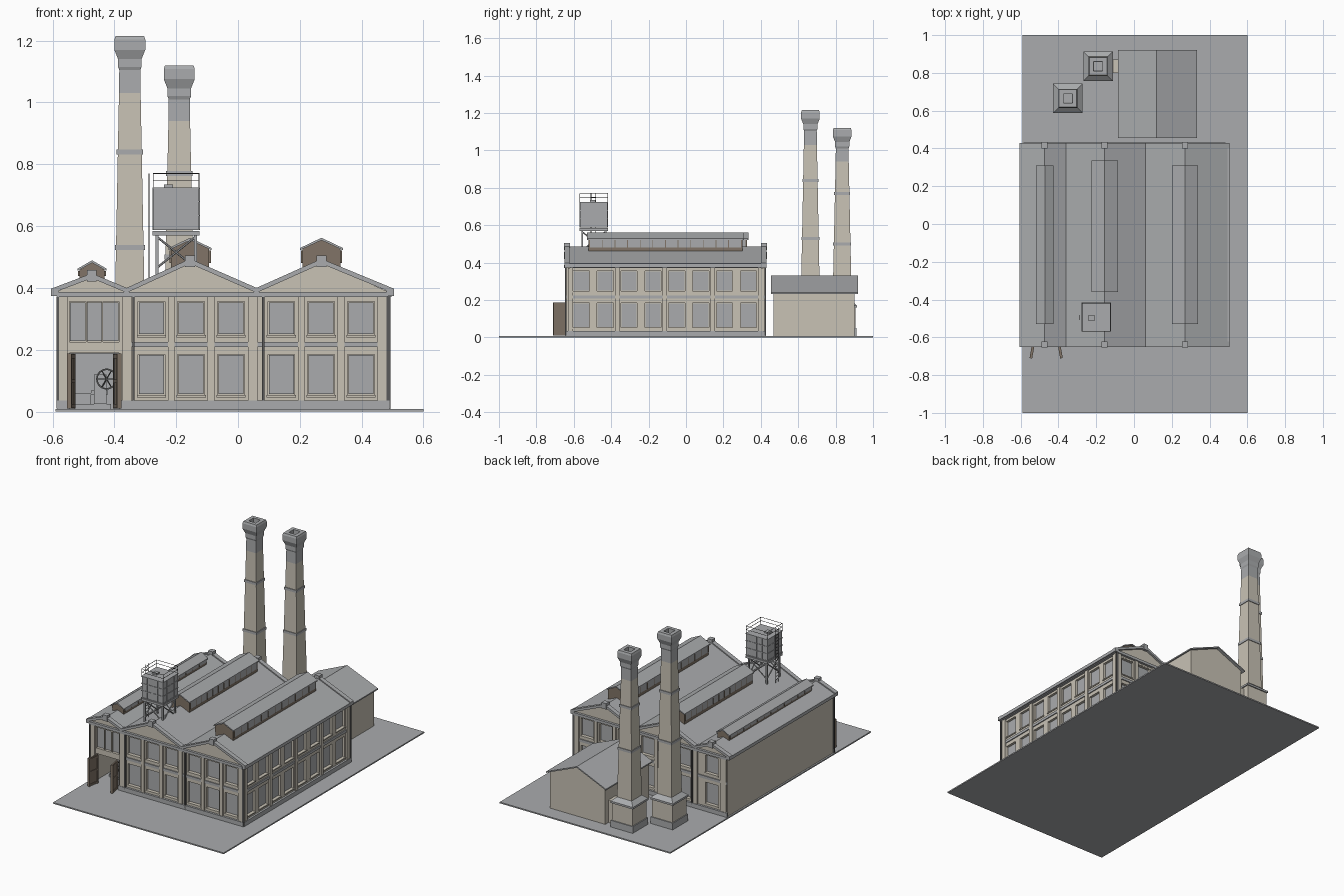
import bpy, bmesh, math
from mathutils import Vector

if "Cube" in bpy.data.objects:
    bpy.data.objects.remove(bpy.data.objects["Cube"])


def colour(name, r, g, b):
    m = bpy.data.materials.new(name)
    m.diffuse_color = (r, g, b, 1)
    m.use_nodes = True
    m.node_tree.nodes["Principled BSDF"].inputs["Base Color"].default_value = m.diffuse_color
    return m


GREY = colour("slate grey", .40, .41, .42)
BEIGE = colour("pale brick", .58, .54, .46)
BROWN = colour("weathered brown", .22, .175, .135)
DARK = colour("dark iron", .10, .10, .10)


def finish(name, bm, *mats):
    bmesh.ops.recalc_face_normals(bm, faces=bm.faces)
    me = bpy.data.meshes.new(name)
    bm.to_mesh(me)
    bm.free()
    for m in mats:
        me.materials.append(m)
    ob = bpy.data.objects.new(name, me)
    bpy.context.collection.objects.link(ob)
    return ob


def boxes(name, mat, items):
    """One object from axis-aligned boxes (x0, x1, y0, y1, z0, z1)."""
    bm = bmesh.new()
    for x0, x1, y0, y1, z0, z1 in items:
        vs = bmesh.ops.create_cube(bm, size=1)["verts"]
        for v in vs:
            v.co = ((x0 + x1) / 2 + v.co.x * abs(x1 - x0),
                    (y0 + y1) / 2 + v.co.y * abs(y1 - y0),
                    (z0 + z1) / 2 + v.co.z * abs(z1 - z0))
    return finish(name, bm, mat)


def prism(name, mat, pts, y0, y1):
    """Profile in x and z, extruded along y."""
    bm = bmesh.new()
    f = bm.faces.new([bm.verts.new((x, y0, z)) for x, z in pts])
    top = bmesh.ops.extrude_face_region(bm, geom=[f])["geom"]
    for v in top:
        if isinstance(v, bmesh.types.BMVert):
            v.co.y = y1
    return finish(name, bm, mat)


def rods(name, mat, segs, r=.003):
    bm = bmesh.new()
    for a, b in segs:
        a, b = Vector(a), Vector(b)
        d = b - a
        mx = d.to_track_quat('Z', 'Y').to_matrix().to_4x4()
        mx.translation = (a + b) / 2
        bmesh.ops.create_cone(bm, cap_ends=True, segments=6, radius1=r, radius2=r,
                              depth=d.length, matrix=mx)
    return finish(name, bm, mat)


# Ground slab
boxes("ground_slab", GREY, [(-.59, .60, -1, 1, 0, .008)])

# Main hall core, with a hollow behind the doorway
boxes("hall_core", BEIGE, [
    (-.37, .46, -.615, .395, .008, .385), (-.58, -.37, -.40, .395, .008, .385),
    (-.58, -.37, -.615, -.40, .19, .385), (-.58, -.56, -.635, -.40, .008, .385)])
boxes("doorway_lining", GREY, [(-.56, -.37, -.405, -.399, .008, .19),
                               (-.375, -.369, -.60, -.40, .008, .19),
                               (-.56, -.37, -.61, -.40, .186, .19)])

# Facades: (along, outward, z) coordinates mapped to each wall
PLACE = {
    "front": lambda a, b, o, p, z, w: (a, b, -.635 - p, -.635 - o, z, w),
    "back": lambda a, b, o, p, z, w: (a, b, .415 + o, .415 + p, z, w),
    "right": lambda a, b, o, p, z, w: (.48 + o, .48 + p, a, b, z, w),
}
ROWS = [(.053, .185), (.247, .356)]
W = .0435


def facade(side, u0, u1, centres, pilasters, pipes, plinths, band):
    P = PLACE[side]
    wall, pane, sill = [], [], []
    edges = [u0] + [e for c in centres for e in (c - W, c + W)] + [u1]
    for a, b in zip(edges[::2], edges[1::2]):
        wall.append(P(a, b, -.02, 0, .008, .38))
    for c in centres:
        a, b = c - W, c + W
        for z0, z1 in ((.008, .053), (.185, .247), (.356, .38)):
            wall.append(P(a, b, -.02, 0, z0, z1))
        for z0, z1 in ROWS:
            pane.append(P(a + .003, b - .003, -.02, -.012, z0 + .003, z1 - .003))
            sill.append(P(a - .004, b + .004, -.005, .005, z0 - .007, z0))
    boxes(side + "_wall", BEIGE, wall)
    boxes(side + "_windows", GREY, pane)
    boxes(side + "_sills", BEIGE, sill)
    boxes(side + "_pilasters", BEIGE,
          [P(c - h, c + h, 0, .01, .035, .372) for c, h in pilasters])
    boxes(side + "_trim", GREY,
          [P(a, b, 0, .013, .008, .035) for a, b in plinths]
          + [P(band[0], band[1], 0, .006, .208, .225),
             P(u0 - .005, u1 + .005, 0, .016, .37, .387)])
    if pipes:
        boxes(side + "_drainpipes", DARK,
              [P(c - .004, c + .004, 0, .013, .01, .372) for c in pipes])


BAY = [-.28, -.1515, -.0225, .14, .269, .398]
PIL = [(-.216, .011), (-.087, .011), (.0475, .015), (.2045, .011), (.3335, .011), (.468, .016)]
facade("front", -.385, .48, BAY, PIL + [(-.36, .015), (-.565, .014)],
       [-.338, .082, -.583], [(-.585, -.545), (-.385, .49)], (-.375, .485))
facade("back", -.58, .48, [-.47] + BAY, PIL + [(-.36, .015), (-.555, .02)],
       [-.338, .082], [(-.585, .49)], (-.58, .485))
facade("right", -.615, .395, [-.56 + i * .1277 for i in range(8)],
       [(-.618, .014), (.40, .014)] + [(-.432 + .0637 + i * .2554, .012) for i in range(3)],
       [-.642, .424], [(-.64, .42)], (-.63, .41))

# Doorway bay of the front wall
boxes("door_bay_wall", BEIGE, [
    (-.58, -.545, -.635, -.615, .008, .38), (-.545, -.385, -.635, -.615, .19, .225),
    (-.545, -.385, -.635, -.615, .356, .38), (-.492, -.487, -.635, -.615, .225, .356),
    (-.441, -.436, -.635, -.615, .225, .356)])
boxes("door_bay_windows", GREY, [(x, x + .05, -.623, -.614, .228, .353)
                                 for x in (-.543, -.489, -.437)])
boxes("door_bay_cornice", GREY, [(-.585, -.385, -.651, -.635, .37, .387)])

# Open door leaves with bracing
for side, hx in (("left", -.533), ("right", -.397)):
    s = -1 if side == "left" else 1
    leaf = boxes(side + "_door_leaf", BROWN,
                 [(-.004, .004, -.075, 0, .01, .187)]
                 + [(-.007, .007, -.075, 0, z, z + .012) for z in (.012, .092, .172)]
                 + [(-.007, .007, y, y + .01, .01, .187) for y in (-.075, -.01)])
    leaf.location = (hx, -.637, 0)
    leaf.rotation_euler.z = s * math.radians(10)

# Engine inside the doorway
bm = bmesh.new()
N, R = 24, .034
ring = []
for i in range(N):
    a = 2 * math.pi * i / N
    ring.append([bm.verts.new((-.425 + r * math.cos(a), y, .105 + r * math.sin(a)))
                 for r, y in ((R, -.56), (R, -.55), (R - .005, -.55), (R - .005, -.56))])
for i in range(N):
    p, q = ring[i], ring[(i + 1) % N]
    for k in range(4):
        bm.faces.new((p[k], p[(k + 1) % 4], q[(k + 1) % 4], q[k]))
finish("engine_flywheel", bm, DARK)
rods("flywheel_spokes", DARK, [((-.425 - .03 * math.cos(a), -.555, .105 - .03 * math.sin(a)),
                                (-.425 + .03 * math.cos(a), -.555, .105 + .03 * math.sin(a)))
                               for a in (0, math.pi / 3, 2 * math.pi / 3)], .002)
boxes("engine_body", GREY, [(-.53, -.41, -.53, -.46, .008, .025), (-.525, -.475, -.52, -.47, .025, .06),
                            (-.465, -.425, -.54, -.48, .025, .12), (-.475, -.42, -.52, -.49, .055, .068)])

# Three-gabled roof: gable filling, slates and end copings
RIDGE = [(-.605, .385), (-.473, .435), (-.36, .388), (-.155, .482), (.06, .388), (.27, .482), (.505, .385)]


def strip(lo, hi):
    return [(x, z + lo) for x, z in RIDGE] + [(x, z + hi) for x, z in reversed(RIDGE)]


inner = [(-.58, .39)] + RIDGE[1:-1] + [(.48, .39)]
prism("gable_ends", BEIGE, [(-.58, .36), *inner, (.48, .36)], -.636, .416)
prism("roof_slates", GREY, strip(-.004, .005), -.63, .41)
for n, a, b in (("front", -.65, -.622), ("back", .402, .43)):
    prism(n + "_coping", GREY, strip(-.004, .012), a, b)
boxes("ridge_blocks", GREY, [(x - .016, x + .016, y - .016, y + .016, z - .015, z + .022)
                             for x, z in RIDGE[1::2] for y in (-.637, .417)])
boxes("gutters", GREY, [(a, b, -.65, .43, .374, .394) for a, b in ((-.605, -.58), (.48, .505))])

# Roof lanterns
for n, x, h, y0, y1, base, eave, top in (
        ("left", -.472, .040, -.53, .31, .41, .458, .482),
        ("middle", -.155, .062, -.36, .335, .44, .525, .555),
        ("right", .27, .062, -.53, .31, .44, .525, .555)):
    prism(n + "_lantern_body", BROWN, [(x - h, base), (x + h, base), (x + h, eave), (x, top), (x - h, eave)],
          y0 + .008, y1 - .008)
    e = h + .007
    prism(n + "_lantern_roof", GREY, [(x - e, eave - .003), (x, top - .001), (x + e, eave - .003),
                                      (x + e, eave + .004), (x, top + .007), (x - e, eave + .004)], y0, y1)
    zb = eave - (.045 if h > .05 else .02)
    boxes(n + "_lantern_glass", GREY, [(x + s * h, x + s * (h + .003), y0 + .015, y1 - .015, zb, eave - .004)
                                       for s in (-1, 1)])
    count = 12
    boxes(n + "_lantern_bars", BROWN, [
        (x + s * h, x + s * (h + .005), y - .002, y + .002, zb, eave - .004) for s in (-1, 1)
        for y in [y0 + .015 + (y1 - y0 - .03) * i / count for i in range(count + 1)]])

# Water tank on a braced stand
TX, TY, T = -.20, -.493, .074
boxes("water_tank", GREY, [(TX - T, TX + T, TY - T, TY + T, .587, .725),
                           (TX - T - .002, TX + T + .002, TY - T - .002, TY + T + .002, .57, .584),
                           (TX - .04, TX - .01, TY - .02, TY + .01, .725, .735)])
r = T + .003
boxes("tank_ribs", GREY, [(TX - r, TX + r, TY - r, TY + r, z, z + .004) for z in (.587, .632, .677, .721)]
      + [(TX + d - .002, TX + d + .002, TY - r, TY + r, .587, .725) for d in (-.037, 0, .037)]
      + [(TX - r, TX + r, TY + d - .002, TY + d + .002, .587, .725) for d in (-.037, 0, .037)])
L = .062
corner = [(TX + a * L, TY + b * L) for a, b in ((-1, -1), (1, -1), (1, 1), (-1, 1))]
boxes("tank_legs", GREY, [(x - .005, x + .005, y - .005, y + .005, .43, .575) for x, y in corner])
brace, rail = [], []
for i in range(4):
    (ax, ay), (bx, by) = corner[i], corner[(i + 1) % 4]
    brace += [((ax, ay, .465), (bx, by, .565)), ((ax, ay, .565), (bx, by, .465))]
    k = T / L
    p = [(TX + (x - TX) * k, TY + (y - TY) * k) for x, y in ((ax, ay), (bx, by))]
    rail += [((*p[0], z), (*p[1], z)) for z in (.748, .77)] + [((*p[0], .72), (*p[0], .77))]
rods("tank_braces", GREY, brace, .0035)
rods("tank_railing", DARK, rail, .0015)
rods("tank_ladder", DARK, [((-.288, y, .43), (-.288, y, .77)) for y in (-.508, -.482)]
     + [((-.288, -.508, .45 + i * .02), (-.288, -.482, .45 + i * .02)) for i in range(16)], .0017)

# Square tapering chimneys
for n, cx, cy, top, mid, bands in (("tall", -.35, .665, 1.215, 1.03, (.53, .84)),
                                   ("short", -.19, .835, 1.12, .94, (.50, .77))):
    rings = [(.008, .077), (.05, .077), (.05, .071), (.16, .071), (.16, .078), (.172, .078), (.195, .051),
             (mid, .035), (top - .11, .034), (top - .10, .038), (top - .075, .038), (top - .045, .050),
             (top - .012, .050), (top, .046), (top, .024), (top - .08, .022)]
    bm = bmesh.new()
    loops = [[bm.verts.new((cx + a * h, cy + b * h, z)) for a, b in ((-1, -1), (1, -1), (1, 1), (-1, 1))]
             for z, h in rings]
    for j, (p, q) in enumerate(zip(loops, loops[1:])):
        for i in range(4):
            f = bm.faces.new((p[i], p[(i + 1) % 4], q[(i + 1) % 4], q[i]))
            f.material_index = 1 if j in (2, 6) else 0
    bm.faces.new(loops[0])
    bm.faces.new(loops[-1])
    finish(n + "_chimney", bm, GREY, BEIGE)
    hs = [.051 - .016 * (z - .195) / (mid - .195) + .004 for z in bands]
    boxes(n + "_chimney_bands", GREY, [(cx - h, cx + h, cy - h, cy + h, z - .008, z + .008)
                                       for z, h in zip(bands, hs)])

# Boiler shed behind the hall, with a flue to the short chimney
prism("shed_walls", BEIGE, [(-.068, .008), (.318, .008), (.318, .24), (.118, .322), (-.068, .24)], .468, .902)
prism("shed_roof", GREY, [(-.085, .233), (.118, .322), (.333, .233), (.333, .241), (.118, .33), (-.085, .241)],
      .455, .92)
boxes("shed_flue", BEIGE, [(-.125, -.068, .80, .87, .008, .15)])
